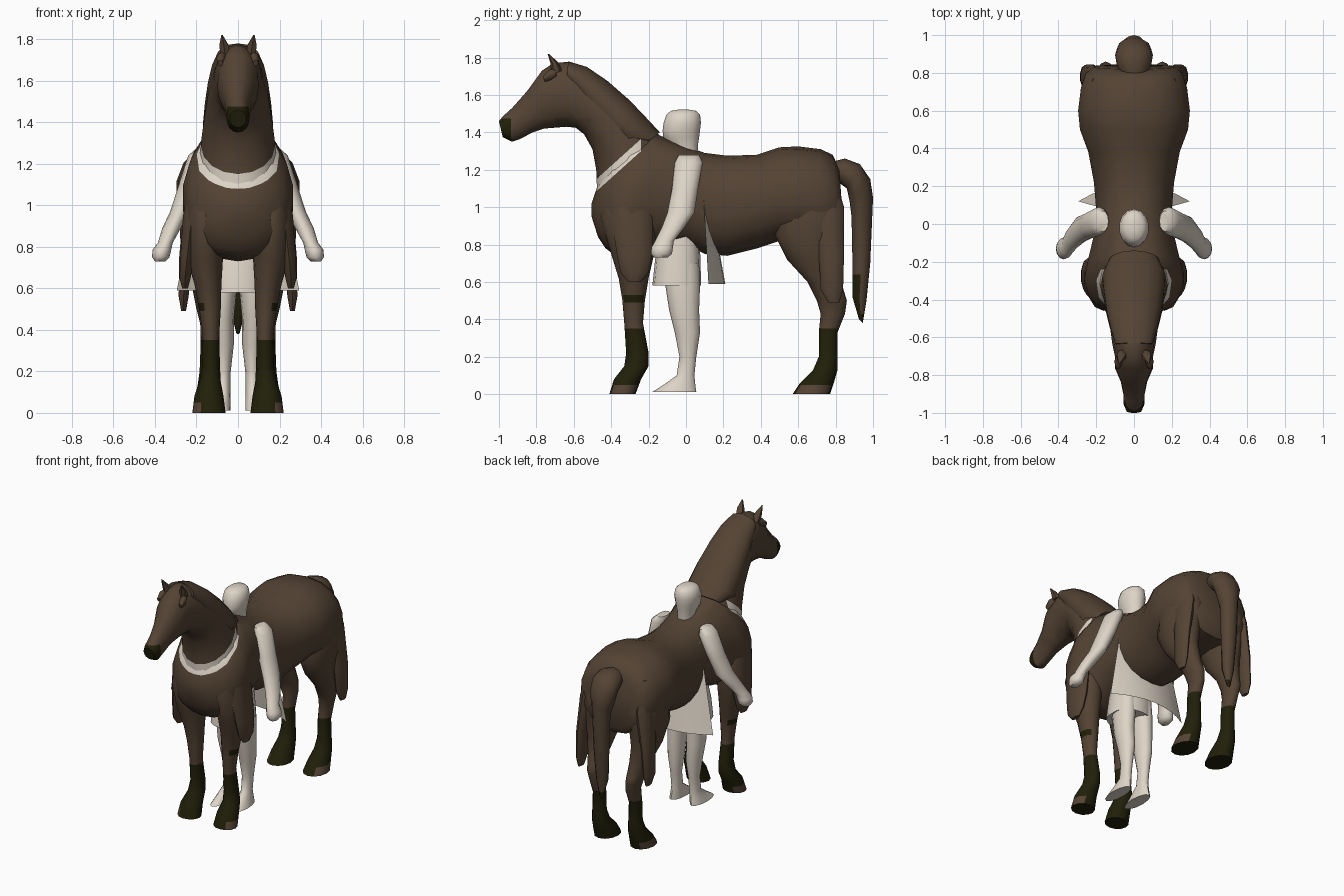
import bpy, bmesh, math
from mathutils import Vector


def material(name, rgb):
    m = bpy.data.materials.new(name)
    m.diffuse_color = (*rgb, 1)
    return m


BROWN = material("brown coat", (0.088, 0.056, 0.034))
DARK = material("dark points", (0.015, 0.014, 0.003))
CREAM = material("cream stone", (0.73, 0.66, 0.57))


def finish(bm, name, mats, rule=None, cuts=(), angle=50):
    for co, no in cuts:
        bmesh.ops.bisect_plane(bm, geom=bm.verts[:] + bm.edges[:] + bm.faces[:],
                               plane_co=co, plane_no=no)
    bmesh.ops.recalc_face_normals(bm, faces=bm.faces[:])
    if rule:
        for f in bm.faces:
            f.material_index = rule(f.calc_center_median())
    me = bpy.data.meshes.new(name)
    bm.to_mesh(me)
    bm.free()
    ob = bpy.data.objects.new(name, me)
    bpy.context.collection.objects.link(ob)
    for m in mats:
        me.materials.append(m)
    bpy.ops.object.select_all(action='DESELECT')
    ob.select_set(True)
    bpy.context.view_layer.objects.active = ob
    bpy.ops.object.shade_smooth_by_angle(angle=math.radians(angle))
    return ob


def loft(name, rings, mats, rule=None, cuts=(), side=1, n=14, p=1.0):
    """Ring: (y, z) of one silhouette edge, (y, z) of the other, half width, centre x."""
    bm = bmesh.new()
    loops = []
    for r in rings:
        ya, za, yb, zb, w = r[:5]
        cx = (r[5] if len(r) > 5 else 0) * side
        loop = []
        for i in range(n):
            t = 2 * math.pi * i / n
            c, s = [math.copysign(abs(v) ** p, v) for v in (math.cos(t), math.sin(t))]
            loop.append(bm.verts.new((cx + w * s, (ya + yb) / 2 + (ya - yb) / 2 * c,
                                      (za + zb) / 2 + (za - zb) / 2 * c)))
        loops.append(loop)
    for a, b in zip(loops, loops[1:]):
        for i in range(n):
            bm.faces.new((a[i], a[(i + 1) % n], b[(i + 1) % n], b[i]))
    bm.faces.new(loops[0])
    bm.faces.new(loops[-1][::-1])
    return finish(bm, name, mats, rule, cuts)


def upright(rows):
    """Rows (z, front y, back y, half width, centre x) become level rings."""
    return [(r[1], r[0], r[2], r[0], r[3], r[4] if len(r) > 4 else 0) for r in rows]


# Collar: the strip between two slanted planes on chest and neck
slant = Vector((0, -0.9, 1)).normalized()
low, high = Vector((0, -0.49, 1.075)), Vector((0, -0.49, 1.14))
band_cuts = [(low, slant), (high, slant), ((0, -0.24, 0), (0, 1, 0))]


def in_band(c):
    return c.y < -0.24 and (c - low).dot(slant) > 0 > (c - high).dot(slant)


# Horse body
loft("horse_body", [
    (-.505, 1.02, -.505, .95, .05), (-.478, 1.10, -.47, .84, .13),
    (-.44, 1.18, -.43, .78, .195), (-.39, 1.25, -.39, .75, .24),
    (-.30, 1.34, -.28, .73, .268),
    (-.18, 1.40, -.18, .76, .245), (0, 1.325, 0, .80, .20),
    (.1, 1.29, .1, .75, .205), (.22, 1.275, .22, .74, .215),
    (.38, 1.28, .38, .78, .245), (.5, 1.32, .5, .82, .29),
    (.6, 1.325, .6, .80, .30), (.72, 1.31, .72, .80, .285),
    (.785, 1.28, .81, .80, .26), (.82, 1.2, .845, .85, .22)],
    [BROWN, CREAM], in_band, band_cuts, n=18, p=.9)

# Neck and head, with a dark muzzle
loft("horse_neck_and_head", [
    (-.14, 1.38, -.475, 1.07, .185), (-.20, 1.46, -.48, 1.2, .175),
    (-.30, 1.565, -.50, 1.31, .16), (-.42, 1.67, -.545, 1.39, .145),
    (-.53, 1.745, -.59, 1.425, .125), (-.63, 1.777, -.64, 1.43, .115),
    (-.71, 1.77, -.70, 1.425, .10), (-.77, 1.73, -.76, 1.42, .10),
    (-.85, 1.62, -.82, 1.40, .07), (-.93, 1.53, -.885, 1.365, .055),
    (-.98, 1.485, -.93, 1.35, .055), (-1.0, 1.46, -.98, 1.375, .04)],
    [BROWN, CREAM, DARK],
    lambda c: 1 if in_band(c) else 2 if c.y < -.935 and c.z < 1.475 else 0,
    band_cuts + [((0, -.935, 0), (0, 1, 0)), ((0, 0, 1.475), (0, 0, 1))], n=16)

# Mane lying over the upper neck
loft("mane", [
    (-.14, 1.40, -.24, 1.32, .13), (-.20, 1.465, -.37, 1.31, .172),
    (-.30, 1.57, -.43, 1.385, .163), (-.42, 1.675, -.51, 1.47, .148),
    (-.53, 1.75, -.57, 1.56, .128), (-.63, 1.78, -.64, 1.67, .10)], [BROWN])

# Tail with a dark tip
loft("tail", [
    (.77, 1.24, .77, 1.1, .06), (.85, 1.26, .82, 1.13, .09),
    (.93, 1.23, .86, 1.10, .10), (.985, 1.15, .875, 1.03, .09),
    (1, 1.05, .885, .95, .06), (.985, .7, .89, .7, .05),
    (.965, .5, .89, .52, .04), (.945, .38, .925, .4, .01)],
    [BROWN, DARK], lambda c: int(c.z < .64 and c.y < .93 or c.z < .43),
    [((0, 0, .64), (0, 0, 1)), ((0, 0, .43), (0, 0, 1))], n=12)


def leg_rule(c):
    toe = c.z < .05 and abs(c.x) > .16  # bare horn on the outer hoof wall
    knee = .49 < c.z < .53 and abs(c.x) > .165 and c.y < -.22
    return int(c.z < .35 and not toe or knee)


leg_cuts = [((0, 0, z), (0, 0, 1)) for z in (.35, .05, .49, .53)]
front_leg = upright([
    (1.15, -.38, -.22, .04, .18), (.95, -.46, -.15, .095, .16),
    (.75, -.40, -.17, .088, .16),
    (.62, -.36, -.20, .065, .145), (.5, -.34, -.22, .052, .135),
    (.38, -.33, -.23, .04, .13), (.22, -.32, -.20, .043, .13),
    (.15, -.33, -.20, .052, .135), (.08, -.385, -.24, .07, .14),
    (0, -.41, -.27, .08, .14)])
hind_leg = upright([
    (1.15, .56, .80, .08, .17), (1.0, .49, .845, .115, .165),
    (.85, .475, .83, .105, .175),
    (.72, .54, .81, .085, .17), (.6, .65, .83, .06, .16),
    (.5, .70, .86, .05, .15), (.43, .72, .85, .042, .14),
    (.33, .71, .81, .04, .14), (.2, .71, .81, .045, .14),
    (.13, .68, .81, .055, .14), (.06, .61, .79, .07, .14),
    (0, .57, .77, .08, .14)])
shoulder_lobe = upright([
    (1.15, -.38, -.22, .03, .20), (.95, -.40, -.18, .045, .222),
    (.75, -.37, -.18, .035, .245),
    (.65, -.35, -.20, .028, .255), (.6, -.31, -.24, .015, .255)])
thigh_lobe = upright([
    (1.2, .66, .78, .03, .20), (1.0, .66, .845, .05, .215),
    (.75, .71, .845, .035, .25),
    (.56, .72, .84, .025, .262), (.49, .76, .82, .012, .262)])
# Standing figure's limbs
arm = upright([
    (1.28, -.04, .07, .03, .165), (1.24, -.06, .09, .055, .185),
    (1.1, -.075, .065, .055, .23), (.97, -.1, .045, .047, .28),
    (.89, -.13, -.01, .045, .32), (.82, -.165, -.065, .036, .35),
    (.785, -.185, -.07, .045, .367), (.75, -.187, -.075, .042, .372),
    (.73, -.17, -.1, .025, .375)])
figure_leg = upright([
    (.70, -.11, .07, .06, .065), (.58, -.11, .075, .062, .07),
    (.45, -.09, .07, .055, .075),
    (.33, -.06, .075, .05, .07), (.2, -.035, .055, .035, .07),
    (.1, -.05, .045, .033, .07), (.05, -.12, .05, .04, .075),
    (.012, -.18, .055, .045, .08)])

for s, tag in ((1, "right"), (-1, "left")):
    loft(f"{tag}_front_leg", front_leg, [BROWN, DARK], leg_rule, leg_cuts, s, 12)
    loft(f"{tag}_hind_leg", hind_leg, [BROWN, DARK], leg_rule, leg_cuts, s, 12)
    loft(f"{tag}_shoulder_lobe", shoulder_lobe, [BROWN], side=s, n=10)
    loft(f"{tag}_thigh_lobe", thigh_lobe, [BROWN], side=s, n=10)
    loft(f"{tag}_ear", [(-.72, 1.71, -.66, 1.73, .028, .06),
                        (-.725, 1.77, -.685, 1.775, .025, .068),
                        (-.74, 1.82, -.732, 1.82, .004, .077)],
         [BROWN], side=s, n=6)
    loft(f"{tag}_brow", [(-.70, 1.74, -.69, 1.70, .015, .075),
                         (-.73, 1.735, -.72, 1.68, .025, .08),
                         (-.765, 1.70, -.755, 1.67, .012, .085)],
         [BROWN], side=s, n=8)
    loft(f"{tag}_figure_arm", arm, [CREAM], side=s, n=12)
    loft(f"{tag}_figure_leg", figure_leg, [CREAM], side=s, n=12)

# Figure head, torso and kilt
loft("figure_head", upright([
    (1.26, -.05, .06, .05), (1.34, -.09, .065, .055), (1.37, -.122, .07, .066),
    (1.41, -.125, .075, .074), (1.45, -.12, .08, .08), (1.495, -.105, .075, .07),
    (1.515, -.08, .055, .048), (1.522, -.04, .01, .015)]), [CREAM])
loft("figure_torso", upright([
    (.78, -.10, .07, .12), (1.0, -.09, .07, .12), (1.2, -.10, .08, .15),
    (1.27, -.05, .06, .10)]), [CREAM])
loft("kilt", upright([
    (.84, -.13, .07, .12), (.72, -.165, .078, .13), (.58, -.18, .08, .14)]),
    [CREAM], p=.8)

# Cape: a curved sheet widening downward
bm = bmesh.new()
grid = []
for j in range(7):
    t = j / 6
    w = .17 + .125 * t
    grid.append([bm.verts.new((w * u, .10 + .11 * t - (.015 + .075 * t) * u * u, 1.2 - .61 * t))
                 for u in [k / 4 - 1 for k in range(9)]])
for a, b in zip(grid, grid[1:]):
    for i in range(8):
        bm.faces.new((a[i], a[i + 1], b[i + 1], b[i]))
finish(bm, "cape", [CREAM])
